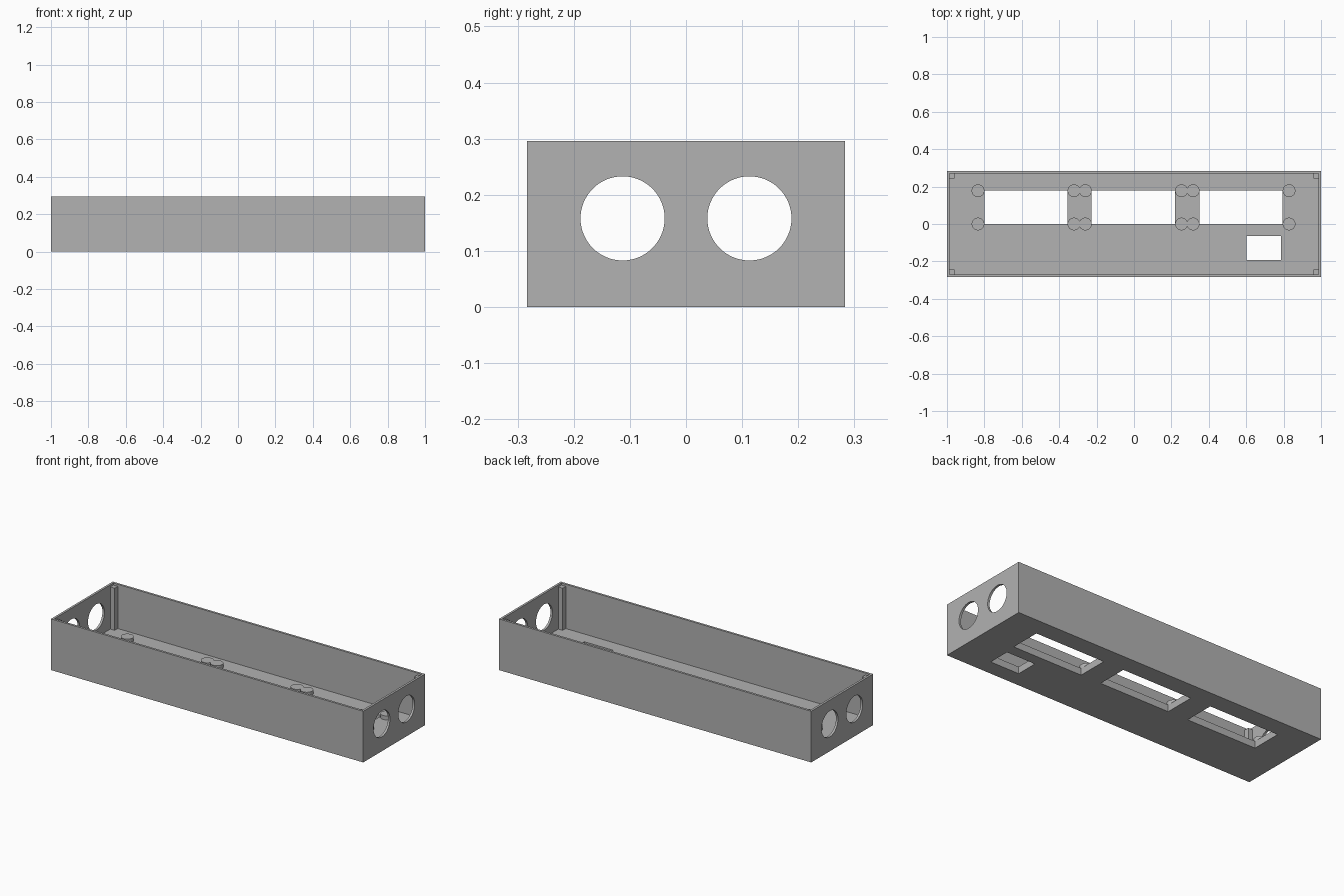
import bpy
import math

cube = bpy.data.objects.get("Cube")
if cube:
    bpy.data.objects.remove(cube, do_unlink=True)

HALF_X, HALF_Y, HEIGHT = 1.0, 0.283, 0.296
WALL, FLOOR = 0.013, 0.04
POST, POST_TOP = 0.028, 0.284
WINDOW_Y = (0.0, 0.178)
WINDOWS_X = [(-0.80, -0.355), (-0.226, 0.22), (0.35, 0.795)]
PEG_R, PEG_TOP = 0.034, 0.063

grey = bpy.data.materials.new("plain grey")
grey.use_nodes = True
grey.diffuse_color = (0.445, 0.445, 0.445, 1)
grey.node_tree.nodes["Principled BSDF"].inputs["Base Color"].default_value = grey.diffuse_color


def box(name, x, y, z):
    """Box spanning the given (low, high) ranges."""
    spans = (x, y, z)
    bpy.ops.mesh.primitive_cube_add(size=1, location=[(a + b) / 2 for a, b in spans])
    obj = bpy.context.object
    obj.name = name
    obj.scale = [b - a for a, b in spans]
    bpy.ops.object.transform_apply(location=False, rotation=False, scale=True)
    obj.data.materials.append(grey)
    return obj


def cylinder(name, radius, depth, location, along_x=False):
    rotation = (0, math.pi / 2, 0) if along_x else (0, 0, 0)
    bpy.ops.mesh.primitive_cylinder_add(vertices=64, radius=radius, depth=depth,
                                        location=location, rotation=rotation)
    obj = bpy.context.object
    obj.name = name
    obj.data.materials.append(grey)
    return obj


def smooth(obj):
    bpy.ops.object.select_all(action="DESELECT")
    obj.select_set(True)
    bpy.context.view_layer.objects.active = obj
    bpy.ops.object.shade_smooth_by_angle(angle=math.radians(30))


def cut(target, cutter):
    """Subtract the cutter from the target and discard it."""
    cutter.hide_render = True
    mod = target.modifiers.new("cut", "BOOLEAN")
    mod.operation = "DIFFERENCE"
    mod.solver = "EXACT"
    mod.object = cutter
    bpy.context.view_layer.objects.active = target
    bpy.ops.object.modifier_apply(modifier=mod.name)
    bpy.data.objects.remove(cutter, do_unlink=True)


# Open tray
tray = box("tray", (-HALF_X, HALF_X), (-HALF_Y, HALF_Y), (0, HEIGHT))
cut(tray, box("cavity_cutter", (WALL - HALF_X, HALF_X - WALL),
              (WALL - HALF_Y, HALF_Y - WALL), (FLOOR, HEIGHT + 0.1)))

# Three long floor windows and one small one
for span in WINDOWS_X:
    cut(tray, box("window_cutter", span, WINDOW_Y, (-0.1, 0.1)))
cut(tray, box("small_window_cutter", (0.602, 0.786), (-0.192, -0.064), (-0.1, 0.1)))

# Two round holes through both end walls
for y in (-0.113, 0.113):
    cut(tray, cylinder("end_hole_cutter", 0.075, 2.4, (0, y, 0.158), along_x=True))
smooth(tray)

# Round pegs beside the window corners, sunk slightly into the floor
for i, (left, right) in enumerate(WINDOWS_X):
    for side, x in (("right", left - PEG_R), ("left", right + PEG_R)):
        for end, y in zip(("front", "back"), WINDOW_Y):
            base = FLOOR - 0.005
            peg = cylinder(f"peg_{i + 1}_{end}_{side}", PEG_R, PEG_TOP - base,
                           (x, y, (PEG_TOP + base) / 2))
            smooth(peg)

# Corner posts, just below the rim
for side, sx in (("right", -1), ("left", 1)):
    for end, sy in (("front", -1), ("back", 1)):
        xs = sorted(sx * (HALF_X - WALL - d) for d in (-0.002, POST))
        ys = sorted(sy * (HALF_Y - WALL - d) for d in (-0.002, POST))
        box(f"corner_post_{end}_{side}", xs, ys, (FLOOR - 0.005, POST_TOP))
